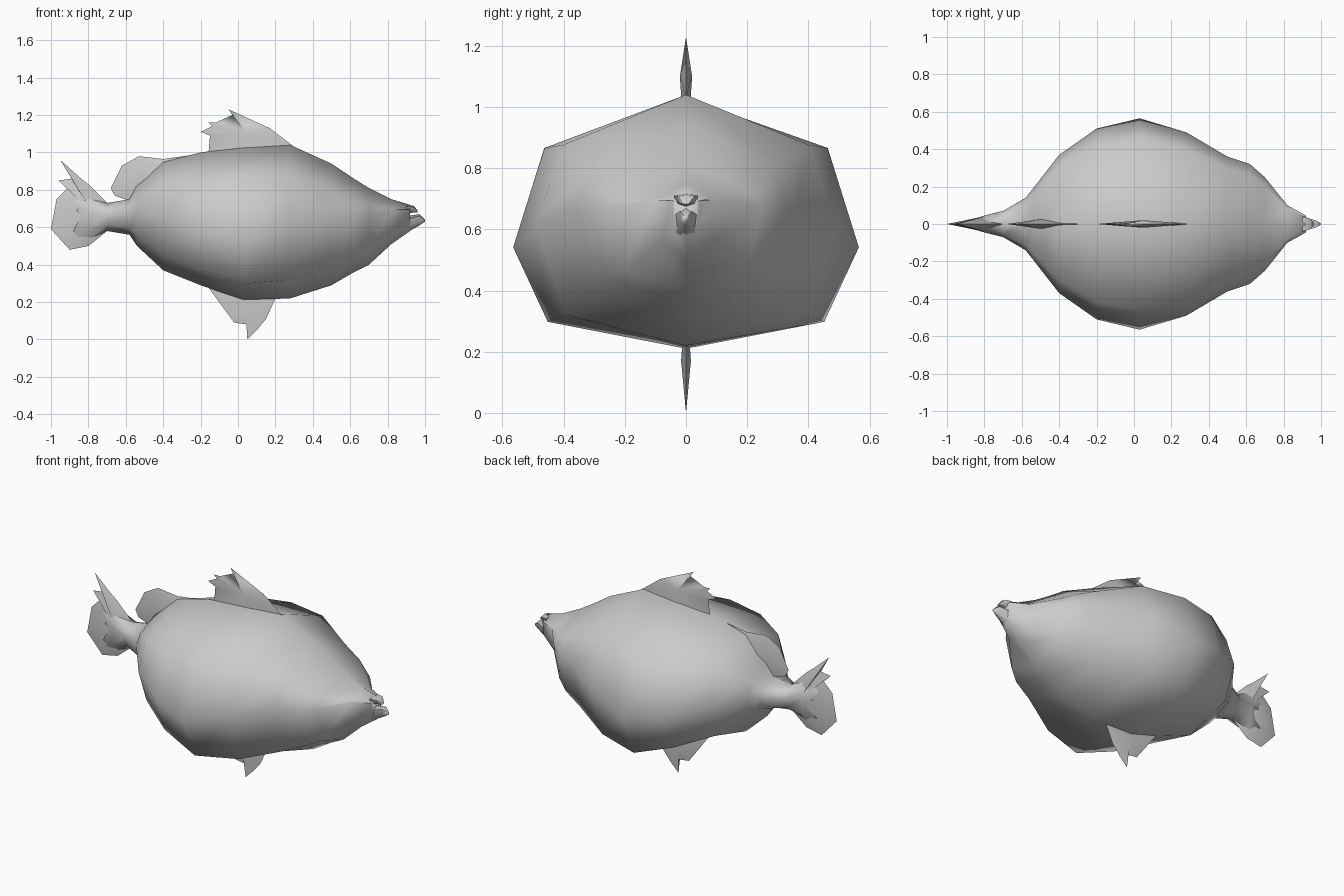
import bpy
import bmesh
from math import radians

default_cube = bpy.data.objects.get("Cube")
if default_cube:
    bpy.data.objects.remove(default_cube)

shade = 0.6
grey = bpy.data.materials.new("plain grey")
grey.use_nodes = True
grey.diffuse_color = (shade, shade, shade, 1)
principled = grey.node_tree.nodes["Principled BSDF"]
principled.inputs["Base Color"].default_value = grey.diffuse_color


def finish(name, bm):
    """Turn the bmesh into a smooth grey object."""
    bmesh.ops.recalc_face_normals(bm, faces=bm.faces)
    mesh = bpy.data.meshes.new(name)
    bm.to_mesh(mesh)
    bm.free()
    mesh.materials.append(grey)
    part = bpy.data.objects.new(name, mesh)
    bpy.context.collection.objects.link(part)
    bpy.ops.object.select_all(action='DESELECT')
    part.select_set(True)
    bpy.context.view_layer.objects.active = part
    bpy.ops.object.shade_smooth_by_angle(angle=radians(75))


def cross_section(x, top, keel, width):
    """Eight-sided outline, broader towards the belly where the fish is wide."""
    height = top - keel
    head_lift = max(0, x - 0.1) / 4
    shoulder = (width * 0.82, keel + height * 0.8)
    side = (width, keel + height * (0.63 - width * 0.4 + head_lift))
    low = (width * 0.8, keel + height * (0.22 - width / 5))
    half = [shoulder, side, low]
    mirrored = [(-y, z) for y, z in reversed(half)]
    return [(0, top)] + half + [(0, keel)] + mirrored


def loft(name, stations):
    """Skin of rings along the fish, each given as x, top, keel, half width."""
    bm = bmesh.new()
    rings = []
    for station in stations:
        outline = cross_section(*station)
        rings.append([bm.verts.new((station[0], y, z)) for y, z in outline])
    for ring, following in zip(rings, rings[1:]):
        for i in range(len(ring)):
            bm.faces.new((ring[i - 1], ring[i], following[i], following[i - 1]))
    bm.faces.new(rings[0])
    bm.faces.new(rings[-1])
    finish(name, bm)


def fin(name, centre, thickness, outline):
    """Thin plate, thickest at its centre and sharp along its outline of x, z."""
    bm = bmesh.new()
    rim = [bm.verts.new((x, 0, z)) for x, z in outline]
    for side in (-thickness, thickness):
        hub = bm.verts.new((centre[0], side, centre[1]))
        for start, end in zip(rim, rim[1:] + rim[:1]):
            bm.faces.new((start, end, hub))
    finish(name, bm)


# Body from the flattened tail root to the snout
loft("body", [
    (-0.9, 0.8, 0.52, 0.015),
    (-0.8, 0.79, 0.53, 0.045),
    (-0.7, 0.73, 0.58, 0.07),
    (-0.58, 0.75, 0.56, 0.14),
    (-0.54, 0.83, 0.5, 0.19),
    (-0.4, 0.95, 0.37, 0.37),
    (-0.2, 1, 0.29, 0.51),
    (0.03, 1.03, 0.21, 0.565),
    (0.28, 1.04, 0.22, 0.49),
    (0.5, 0.94, 0.29, 0.36),
    (0.62, 0.86, 0.36, 0.32),
    (0.7, 0.81, 0.4, 0.25),
    (0.82, 0.75, 0.51, 0.1),
    (0.92, 0.72, 0.58, 0.045),
])

# Jaws with an open mouth between them
loft("upper_jaw", [
    (0.9, 0.72, 0.67, 0.04),
    (0.94, 0.715, 0.68, 0.03),
    (0.96, 0.69, 0.68, 0.01),
])
loft("lower_jaw", [
    (0.9, 0.66, 0.57, 0.04),
    (0.97, 0.67, 0.61, 0.02),
    (1, 0.64, 0.63, 0.003),
])

# Ragged dorsal fins rooted in the back
fin("front_dorsal_fin", (0.05, 1.1), 0.02, [
    (0.3, 1.03), (0.17, 1.13), (-0.05, 1.23), (-0.03, 1.2), (-0.12, 1.16),
    (-0.16, 1.16), (-0.14, 1.14), (-0.2, 1.11), (-0.15, 1.09), (-0.16, 0.97),
    (0.05, 0.8),
])
fin("rear_dorsal_fin", (-0.5, 0.86), 0.025, [
    (-0.15, 1), (-0.4, 0.965), (-0.53, 0.98), (-0.62, 0.93), (-0.68, 0.81),
    (-0.66, 0.77), (-0.58, 0.74), (-0.4, 0.7),
])

# Belly fin and tail fin
fin("belly_fin", (0.04, 0.17), 0.016, [
    (-0.16, 0.28), (-0.02, 0.09), (0.05, 0.08), (0.05, 0), (0.1, 0.05),
    (0.15, 0.11), (0.2, 0.22), (0, 0.4),
])
fin("tail_fin", (-0.78, 0.68), 0.045, [
    (-0.7, 0.73), (-0.8, 0.83), (-0.85, 0.87), (-0.95, 0.96), (-0.89, 0.86),
    (-0.96, 0.85), (-0.91, 0.81), (-0.97, 0.75), (-1, 0.59), (-0.9, 0.48),
    (-0.8, 0.5), (-0.7, 0.58),
])
